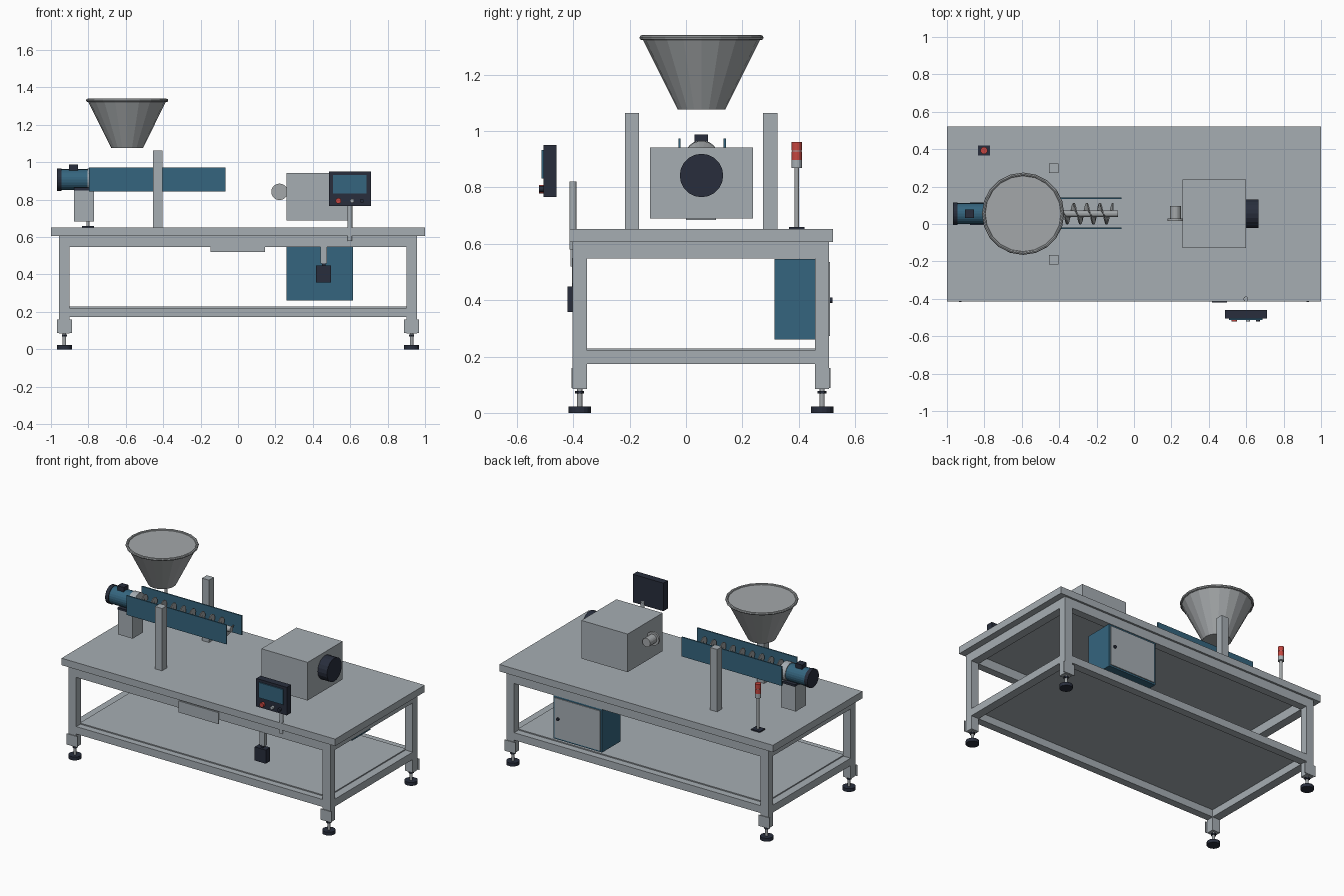
import bpy, bmesh, math
from mathutils import Matrix, Vector

if "Cube" in bpy.data.objects:
    bpy.data.objects.remove(bpy.data.objects["Cube"])


def material(name, rgb):
    m = bpy.data.materials.new(name)
    m.diffuse_color = (*rgb, 1)
    m.use_nodes = True
    m.node_tree.nodes["Principled BSDF"].inputs["Base Color"].default_value = m.diffuse_color
    return m


GREY = material("light_grey_paint", (0.38, 0.42, 0.45))
STEEL = material("bare_steel", (0.37, 0.39, 0.40))
BLUE = material("deep_blue", (0.035, 0.13, 0.21))
DARK = material("dark_navy", (0.021, 0.027, 0.045))
RED = material("signal_red", (0.55, 0.06, 0.05))


def finish(name, bm, mat):
    bmesh.ops.recalc_face_normals(bm, faces=bm.faces)
    me = bpy.data.meshes.new(name)
    bm.to_mesh(me)
    bm.free()
    me.materials.append(mat)
    ob = bpy.data.objects.new(name, me)
    bpy.context.collection.objects.link(ob)
    return ob


def box(name, x, y, z, mat):
    """Box from (min, max) pairs."""
    bm = bmesh.new()
    size = [b - a for a, b in (x, y, z)]
    mid = [(a + b) / 2 for a, b in (x, y, z)]
    bmesh.ops.create_cube(bm, size=1, matrix=Matrix.Translation(mid) @ Matrix.Diagonal((*size, 1)))
    return finish(name, bm, mat)


def cyl(name, start, axis, length, r, mat, n=20, r2=None):
    """Cylinder or cone that grows from start along +axis."""
    bm = bmesh.new()
    d = Vector({"x": (1, 0, 0), "y": (0, 1, 0), "z": (0, 0, 1)}[axis])
    mat4 = Matrix.Translation(Vector(start) + d * length / 2) @ d.to_track_quat("Z", "Y").to_matrix().to_4x4()
    bmesh.ops.create_cone(bm, cap_ends=True, segments=n, radius1=r,
                          radius2=r if r2 is None else r2, depth=length, matrix=mat4)
    return finish(name, bm, mat)


# Table top and lower shelf
box("table_top", (-1, 1), (-0.414, 0.521), (0.606, 0.652), GREY)
box("lower_shelf", (-0.905, 0.905), (-0.36, 0.463), (0.221, 0.229), GREY)

# Legs with brackets and levelling feet
FRONT, BACK = (-0.402, -0.352), (0.457, 0.508)
for sx, side in ((-1, "left"), (1, "right")):
    lx = tuple(sorted((sx * 0.901, sx * 0.957)))
    for ly, end in ((FRONT, "front"), (BACK, "back")):
        tag = f"{end}_{side}"
        cx, cy = sx * 0.928, sum(ly) / 2
        box(f"leg_{tag}", lx, ly, (0.085, 0.606), GREY)
        py = (ly[0] - 0.005, ly[0]) if end == "front" else (ly[1], ly[1] + 0.005)
        box(f"leg_bracket_{tag}", (cx - 0.04, cx + 0.04), py, (0.088, 0.16), GREY)
        cyl(f"foot_pad_{tag}", (cx, cy, 0), "z", 0.022, 0.04, DARK, 16)
        cyl(f"foot_stem_{tag}", (cx, cy, 0.022), "z", 0.066, 0.009, STEEL, 12)
        cyl(f"foot_nut_{tag}", (cx, cy, 0.068), "z", 0.01, 0.016, DARK, 6)
    # Side rails
    for z, level in (((0.547, 0.606), "upper"), ((0.173, 0.222), "lower")):
        box(f"{level}_rail_{side}", lx, (FRONT[1], BACK[0]), z, GREY)

# Front and back rails
for ly, end in ((FRONT, "front"), (BACK, "back")):
    for z, level in (((0.547, 0.606), "upper"), ((0.173, 0.222), "lower")):
        box(f"{level}_rail_{end}", (-0.901, 0.901), ly, z, GREY)
box("front_apron_plate", (-0.147, 0.144), (-0.409, -0.402), (0.52, 0.596), GREY)

# Hopper with rolled rim
CY, CZ = 0.055, 0.907
cyl("hopper", (-0.593, CY, 1.077), "z", 0.255, 0.085, STEEL, 20, 0.212)
bpy.ops.mesh.primitive_torus_add(location=(-0.593, CY, 1.331), major_radius=0.211, minor_radius=0.009,
                                 major_segments=20, minor_segments=8)
bpy.context.object.name = "hopper_rim"
bpy.context.object.data.materials.append(STEEL)

# Posts and blue side plates beside the screw
for y, tag in (((-0.216, -0.166), "front"), ((0.274, 0.324), "back")):
    box(f"post_{tag}", (-0.455, -0.404), y, (0.652, 1.064), GREY)
for y, tag in (((-0.027, -0.019), "front"), ((0.133, 0.141), "back")):
    box(f"side_plate_{tag}", (-0.797, -0.066), y, (0.845, 0.973), BLUE)

# Conveying screw: shaft and helical flight
cyl("screw_shaft", (-0.80, CY, CZ), "x", 0.714, 0.018, STEEL, 16)
bm = bmesh.new()
PITCH, TURNS, STEPS, THICK = 0.07, 9, 18, 0.006
prev = None
for i in range(TURNS * STEPS + 1):
    a = 2 * math.pi * i / STEPS
    x = -0.745 + PITCH * i / STEPS
    ring = [bm.verts.new((x + dx, CY + r * math.cos(a), CZ + r * math.sin(a)))
            for r, dx in ((0.015, 0), (0.058, 0), (0.058, THICK), (0.015, THICK))]
    if prev:
        for k in range(4):
            bm.faces.new((prev[k], prev[k - 1], ring[k - 1], ring[k]))
    else:
        bm.faces.new(ring)
    prev = ring
bm.faces.new(prev)
finish("screw_flight", bm, STEEL)

# Drive motor on its pedestal
cyl("motor_body", (-0.947, CY, CZ), "x", 0.142, 0.056, BLUE, 24)
cyl("motor_fan_cover", (-0.968, CY, CZ), "x", 0.024, 0.06, DARK, 24)
cyl("motor_flange", (-0.805, CY, CZ), "x", 0.045, 0.06, GREY, 24)
box("motor_terminal_box", (-0.904, -0.856), (0.031, 0.078), (0.95, 0.987), DARK)
box("motor_base_plate", (-0.877, -0.785), (-0.005, 0.115), (0.85, 0.864), DARK)
box("motor_pedestal", (-0.877, -0.77), (0, 0.107), (0.684, 0.851), GREY)

# Machine housing with dark hub and side pipe
box("housing", (0.26, 0.598), (-0.127, 0.238), (0.69, 0.942), GREY)
cyl("housing_hub", (0.598, CY, 0.842), "x", 0.068, 0.077, DARK, 20)
cyl("outlet_pipe", (0.222, 0.02, 0.842), "y", 0.077, 0.029, STEEL, 20)
cyl("outlet_flange", (0.222, 0.016, 0.842), "y", 0.013, 0.044, STEEL, 20)

# Signal tower
TX, TY = -0.802, 0.393
box("signal_base", (TX - 0.032, TX + 0.032), (TY - 0.027, TY + 0.027), (0.652, 0.66), DARK)
cyl("signal_pole", (TX, TY, 0.66), "z", 0.21, 0.008, STEEL, 12)
for z, h, mat, tag in ((0.868, 0.029, GREY, "collar"), (0.897, 0.031, RED, "lower_lamp"), (0.93, 0.031, RED, "upper_lamp")):
    cyl(f"signal_{tag}", (TX, TY, z), "z", h, 0.019, mat, 16)
cyl("signal_spacer", (TX, TY, 0.925), "z", 0.008, 0.017, GREY, 16)

# Control panel and its pole
box("panel_case", (0.487, 0.71), (-0.505, -0.459), (0.766, 0.951), DARK)
box("panel_screen", (0.508, 0.688), (-0.512, -0.505), (0.832, 0.933), BLUE)
for x, r, mat, tag in ((0.537, 0.015, RED, "red"), (0.61, 0.011, GREY, "grey"), (0.662, 0.011, DARK, "dark")):
    cyl(f"panel_button_{tag}", (x, -0.522, 0.794), "y", 0.017, r, mat, 16)
cyl("panel_pole", (0.598, -0.401, 0.58), "z", 0.24, 0.013, GREY, 16)

# Switch box hanging from the front rail
box("switch_hanger", (0.44, 0.477), (-0.405, -0.38), (0.46, 0.55), GREY)
box("switch_neck", (0.45, 0.467), (-0.405, -0.388), (0.445, 0.466), DARK)
box("switch_box", (0.417, 0.498), (-0.421, -0.375), (0.358, 0.448), DARK)

# Electrical cabinet under the table
box("cabinet_body", (0.26, 0.615), (0.314, 0.505), (0.261, 0.546), BLUE)
box("cabinet_door", (0.27, 0.605), (0.505, 0.511), (0.272, 0.535), GREY)
cyl("cabinet_knob", (0.577, 0.511, 0.4), "y", 0.009, 0.01, DARK, 12)
